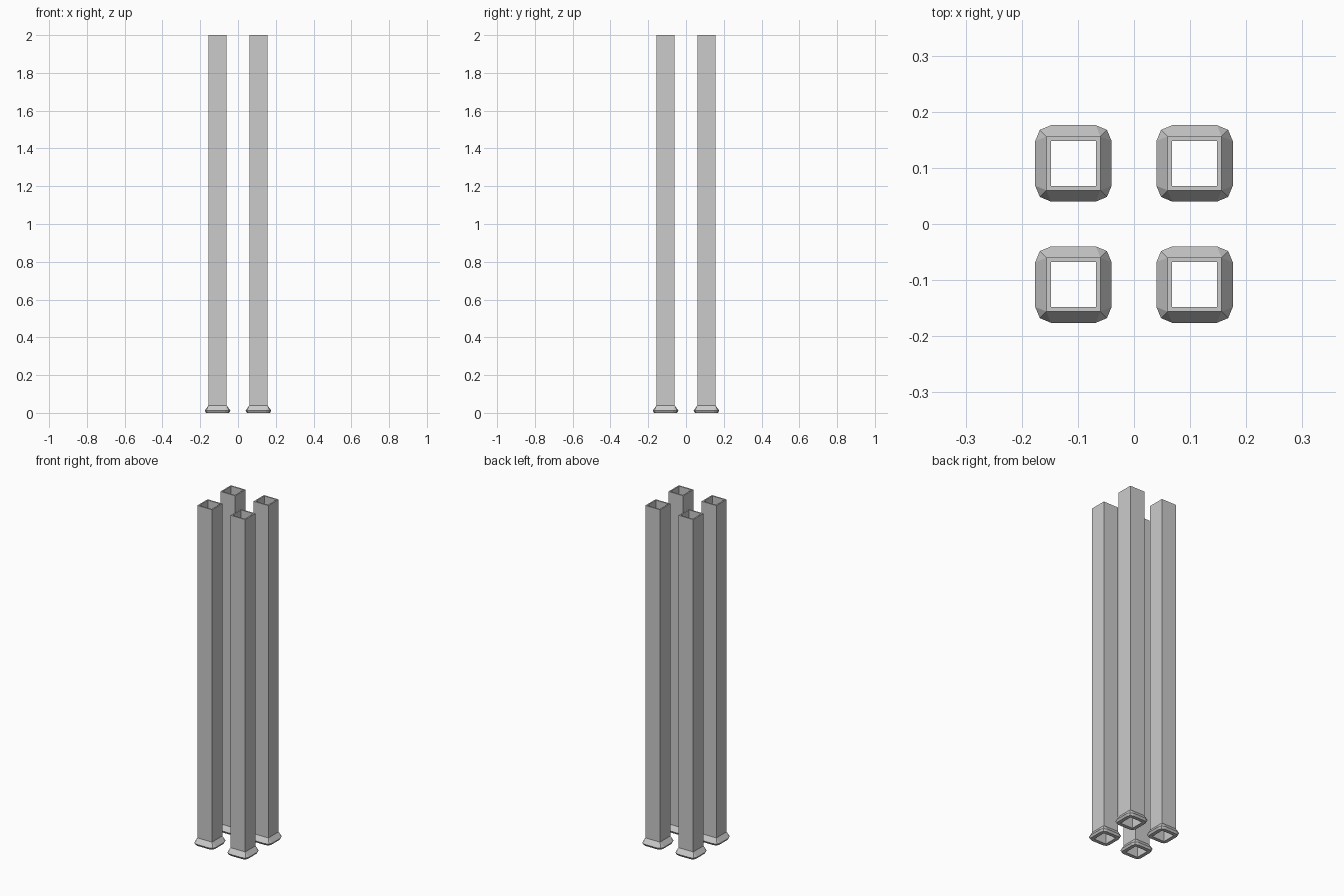
import bpy, bmesh
from math import cos, sin, pi

if "Cube" in bpy.data.objects:
    bpy.data.objects.remove(bpy.data.objects["Cube"])

OFFSET = 0.108      # leg centre distance from both axes
TUBE = 0.048        # outer half width of tube
BORE = 0.040        # inner half width of tube
HEIGHT = 2.0


def ring(bm, half, radius, z, seg=2):
    """Square ring of vertices with arc corners."""
    verts = []
    for c in range(4):
        a0 = c * pi / 2
        sx = 1 if c in (0, 3) else -1
        sy = 1 if c < 2 else -1
        for i in range(seg + 1):
            a = a0 + i * pi / 2 / seg
            verts.append(bm.verts.new((sx * (half - radius) + radius * cos(a),
                                       sy * (half - radius) + radius * sin(a), z)))
    return verts


def loft(name, sections, closed):
    """Skin a list of (half width, corner radius, z) sections."""
    bm = bmesh.new()
    rings = [ring(bm, *s) for s in sections]
    pairs = list(zip(rings, rings[1:]))
    if closed:
        pairs.append((rings[-1], rings[0]))
    for a, b in pairs:
        n = len(a)
        for i in range(n):
            j = (i + 1) % n
            bm.faces.new((a[i], a[j], b[j], b[i]))
    bmesh.ops.remove_doubles(bm, verts=bm.verts, dist=1e-5)
    bmesh.ops.recalc_face_normals(bm, faces=bm.faces)
    mesh = bpy.data.meshes.new(name)
    bm.to_mesh(mesh)
    bm.free()
    return mesh


# Hollow square tube, open at both ends
tube = loft("tube", [(BORE, 0, 0), (TUBE, 0, 0), (TUBE, 0, HEIGHT), (BORE, 0, HEIGHT)], True)

# Flared foot collar around the tube base, chamfered underneath
foot = loft("foot", [(TUBE, 0, 0), (0.061, 0.022, 0), (0.068, 0.028, 0.012), (TUBE, 0, 0.04)], True)

# Four legs
for sx, side in ((-1, "left"), (1, "right")):
    for sy, end in ((-1, "front"), (1, "back")):
        for mesh in (tube, foot):
            ob = bpy.data.objects.new(f"{end}_{side}_{mesh.name}", mesh)
            ob.location = (sx * OFFSET, sy * OFFSET, 0)
            bpy.context.collection.objects.link(ob)
